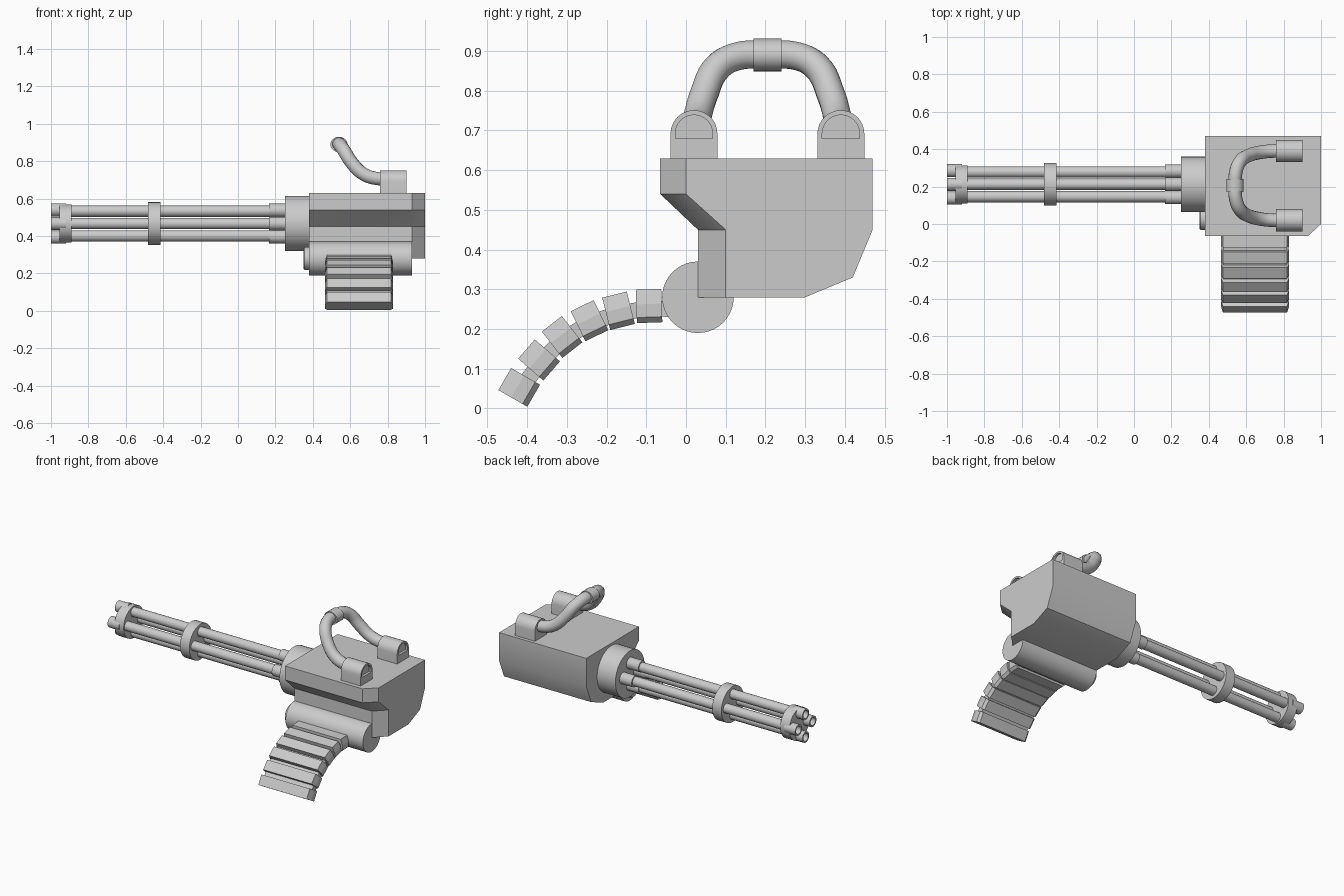
import bpy, bmesh, math
from mathutils import Vector

if "Cube" in bpy.data.objects:
    bpy.data.objects.remove(bpy.data.objects["Cube"])

BY, BZ = 0.212, 0.467          # barrel axis


def finish(name, bm, smooth=True):
    bmesh.ops.recalc_face_normals(bm, faces=bm.faces)
    me = bpy.data.meshes.new(name)
    bm.to_mesh(me)
    bm.free()
    ob = bpy.data.objects.new(name, me)
    bpy.context.collection.objects.link(ob)
    if smooth:
        bpy.ops.object.select_all(action='DESELECT')
        ob.select_set(True)
        bpy.context.view_layer.objects.active = ob
        bpy.ops.object.shade_smooth_by_angle(angle=math.radians(35))
    return ob


def loft(bm, rings):
    """Skin closed rings of points and cap both ends."""
    vs = [[bm.verts.new(p) for p in ring] for ring in rings]
    n = len(vs[0])
    for a, b in zip(vs, vs[1:]):
        for i in range(n):
            bm.faces.new((a[i], a[(i + 1) % n], b[(i + 1) % n], b[i]))
    bm.faces.new(vs[0])
    bm.faces.new(vs[-1])


def rod(name, stations, y, z, n=32):
    """Turned part along x from (x, radius) stations."""
    bm = bmesh.new()
    loft(bm, [[(x, y + r * math.cos(2 * math.pi * i / n), z + r * math.sin(2 * math.pi * i / n))
               for i in range(n)] for x, r in stations])
    return finish(name, bm)


# Receiver body: profile along x, front side cut back at the rear end
front = [(0.03, 0.28), (0.03, 0.45), (-0.065, 0.54), (-0.065, 0.63)]
rear = [(0.10, 0.28), (0.10, 0.45), (0.0, 0.54), (0.0, 0.63)]
back = [(0.47, 0.63), (0.47, 0.45), (0.42, 0.33), (0.30, 0.28)]
bm = bmesh.new()
loft(bm, [[(x, y, z) for y, z in side + back]
          for x, side in ((0.38, front), (0.93, front), (1.0, rear))])
top = [e for e in bm.edges if all(v.co.z > 0.62 for v in e.verts) and len(e.link_faces) == 2
       and e.calc_face_angle(0) > 0.5]
bmesh.ops.bevel(bm, geom=top, offset=0.009, segments=2, affect='EDGES', profile=0.5)
finish("receiver_body", bm)

# Feed drum and its end boss
rod("feed_drum", [(0.38, 0.09), (0.93, 0.09)], 0.03, 0.28, 40)
rod("feed_drum_boss", [(0.35, 0.055), (0.356, 0.062), (0.40, 0.062)], 0.03, 0.28)

# Barrel housing, clamp and muzzle plate
rod("barrel_housing", [(0.25, 0.148), (0.40, 0.148)], BY, BZ, 40)
rod("barrel_clamp", [(-0.48, 0.114), (-0.415, 0.114)], BY, BZ, 40)
rod("muzzle_plate", [(-0.955, 0.102), (-0.89, 0.102)], BY, BZ, 40)

# Four barrels with root collars and hollow muzzles
for k in range(4):
    c, s = math.cos(k * math.pi / 2), math.sin(k * math.pi / 2)
    y, z = BY + 0.066 * c, BZ + 0.066 * s
    rod(f"barrel_{k}", [(-0.93, 0.030), (0.26, 0.030)], y, z, 20)
    y, z = BY + 0.07 * c, BZ + 0.07 * s
    rod(f"barrel_collar_{k}", [(0.165, 0.036), (0.26, 0.036)], y, z, 20)
    y, z = BY + 0.073 * c, BZ + 0.073 * s
    rod(f"muzzle_{k}", [(-0.92, 0.035), (-1.0, 0.035), (-1.0, 0.025), (-0.94, 0.025)], y, z, 20)


def arch(x, yc, half, z0, zc):
    pts = [(x, yc - half, z0), (x, yc + half, z0)]
    return pts + [(x, yc + half * math.cos(a), zc + half * math.sin(a))
                  for a in (math.pi * i / 16 for i in range(17))]


# Handle mounts: arched blocks with a shallow recess at the rear
for k, yc in enumerate((0.02, 0.39)):
    bm = bmesh.new()
    loft(bm, [arch(0.76, yc, 0.059, 0.62, 0.692), arch(0.90, yc, 0.059, 0.62, 0.692),
              arch(0.90, yc, 0.047, 0.68, 0.692), arch(0.885, yc, 0.047, 0.68, 0.692)])
    finish(f"handle_mount_{k}", bm)

# Carry handle: swept tube, mirrored about the middle
half = [(0.83, 0.02, 0.708), (0.74, 0.02, 0.708), (0.67, 0.028, 0.732), (0.61, 0.045, 0.79),
        (0.565, 0.08, 0.86), (0.545, 0.13, 0.887)]
path = half + [(0.54, 0.205, 0.89)] + [(x, 0.41 - y, z) for x, y, z in reversed(half)]
cu = bpy.data.curves.new("carry_handle", 'CURVE')
cu.dimensions = '3D'
cu.bevel_depth = 0.036
cu.bevel_resolution = 5
cu.resolution_u = 6
cu.use_fill_caps = True
sp = cu.splines.new('BEZIER')
sp.bezier_points.add(len(path) - 1)
for bp, p in zip(sp.bezier_points, path):
    bp.co = p
    bp.handle_left_type = bp.handle_right_type = 'AUTO'
bpy.context.collection.objects.link(bpy.data.objects.new("carry_handle", cu))

# Handle grip band
n = 24
bm = bmesh.new()
loft(bm, [[(0.54 + 0.046 * math.cos(2 * math.pi * i / n), y, 0.89 + 0.041 * math.sin(2 * math.pi * i / n))
           for i in range(n)] for y in (0.17, 0.24)])
finish("handle_band", bm)

# Ammunition belt: chamfered links along a curve, joined by a thinner strip
links = [(-0.093, 0.258, 2), (-0.17, 0.246, 14), (-0.243, 0.221, 26),
         (-0.312, 0.180, 38), (-0.370, 0.122, 49), (-0.420, 0.053, 60)]
XC = 0.647
section = [(0.172, 0.042), (0.182, 0.005), (0.182, -0.028), (0.167, -0.042)]
section += [(-x, h) for x, h in reversed(section)]
strip = [[(XC + sx, -0.02, 0.25 + h) for sx, h in
          ((0.17, 0.02), (0.17, -0.02), (-0.17, -0.02), (-0.17, 0.02))]]
for k, (y, z, deg) in enumerate(links):
    a = math.radians(deg)
    t, nrm = Vector((0, math.cos(a), math.sin(a))), Vector((0, -math.sin(a), math.cos(a)))
    c = Vector((XC, y, z))
    bm = bmesh.new()
    loft(bm, [[c + t * d + nrm * h + Vector((x, 0, 0)) for x, h in section] for d in (-0.032, 0.032)])
    finish(f"belt_link_{k}", bm, False)
    strip.append([c + nrm * (h - 0.006) + Vector((x, 0, 0)) for x, h in
                  ((0.17, 0.02), (0.17, -0.02), (-0.17, -0.02), (-0.17, 0.02))])
bm = bmesh.new()
loft(bm, strip)
finish("belt_strip", bm, False)
